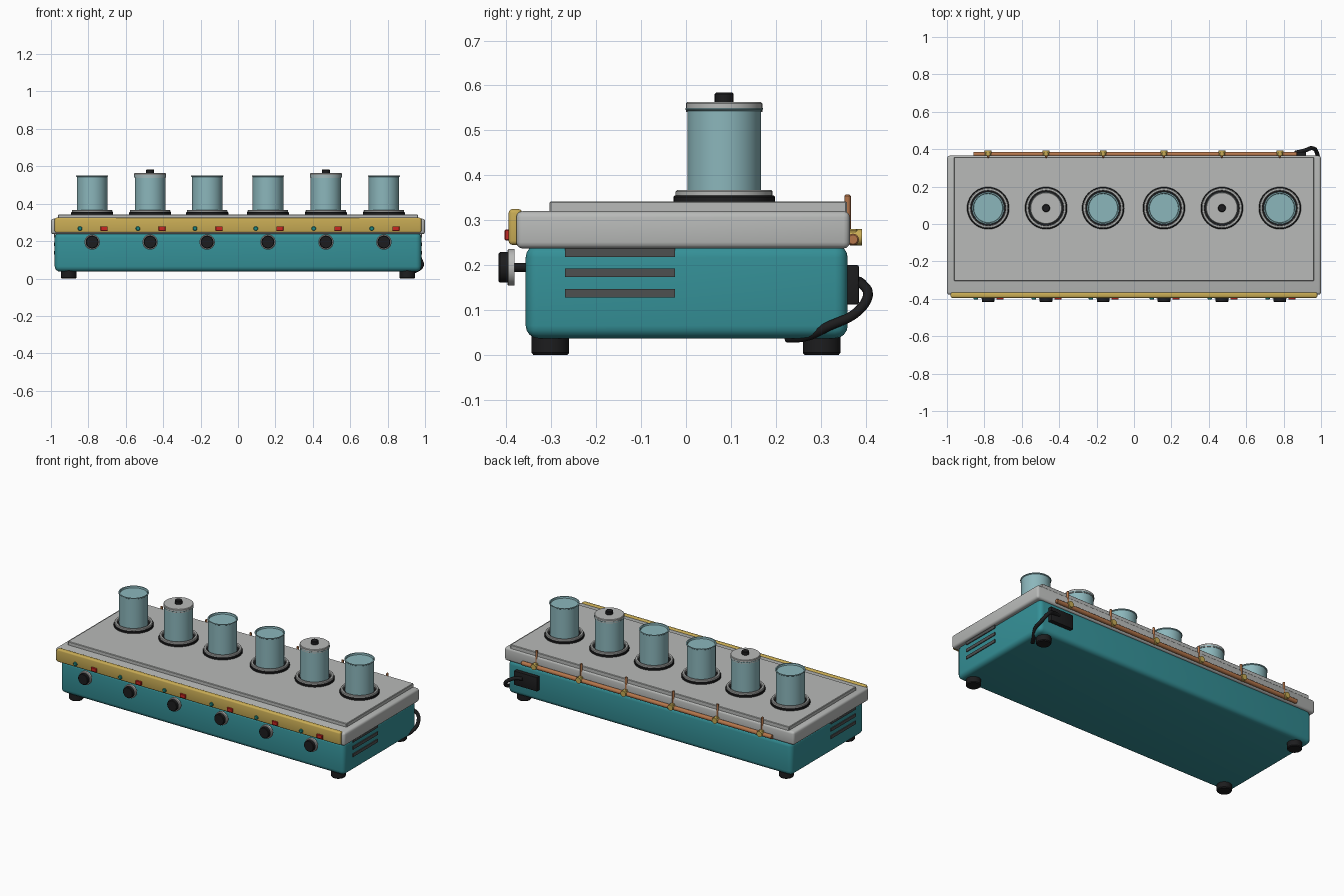
import bpy, bmesh, math
from mathutils import Matrix, Vector

cube = bpy.data.objects.get("Cube")
if cube:
    bpy.data.objects.remove(cube, do_unlink=True)


def material(name, r, g, b):
    m = bpy.data.materials.new(name)
    m.use_nodes = True
    m.diffuse_color = (r, g, b, 1)
    m.node_tree.nodes["Principled BSDF"].inputs["Base Color"].default_value = (r, g, b, 1)
    return m


TEAL = material("teal enamel", 0.035, 0.28, 0.31)
STEEL = material("brushed steel", 0.48, 0.49, 0.48)
GOLD = material("brass", 0.58, 0.41, 0.09)
GLASS = material("pale blue glass", 0.26, 0.47, 0.50)
BLACK = material("black rubber", 0.012, 0.012, 0.013)
COPPER = material("copper", 0.46, 0.18, 0.07)
RED = material("red switch", 0.60, 0.02, 0.015)
GREEN = material("green lamp", 0.015, 0.27, 0.24)
GREY = material("dark grey vent", 0.075, 0.08, 0.08)


def finish(bm, name, mat, smooth=True):
    bmesh.ops.recalc_face_normals(bm, faces=bm.faces)
    mesh = bpy.data.meshes.new(name)
    bm.to_mesh(mesh)
    bm.free()
    mesh.materials.append(mat)
    ob = bpy.data.objects.new(name, mesh)
    bpy.context.collection.objects.link(ob)
    if smooth:
        bpy.ops.object.select_all(action='DESELECT')
        ob.select_set(True)
        bpy.context.view_layer.objects.active = ob
        bpy.ops.object.shade_smooth_by_angle(angle=math.radians(35))
    return ob


def box(name, mat, x, y, z, bevel=0.0, segments=3):
    """Box from (min, max) pairs, with rounded edges."""
    bm = bmesh.new()
    bmesh.ops.create_cube(bm, size=1)
    for v in bm.verts:
        v.co = Vector([(a + b) / 2 + c * (b - a) for (a, b), c in zip((x, y, z), v.co)])
    if bevel:
        bmesh.ops.bevel(bm, geom=bm.edges[:], offset=bevel, segments=segments,
                        profile=0.5, affect='EDGES')
    return finish(bm, name, mat, bevel > 0)


def lathe(name, mat, profile, loc, axis='Z', sides=40):
    """Spin a (radius, height) profile; axis F points to the front, X sideways."""
    bm = bmesh.new()
    verts = [bm.verts.new((r, 0, h)) for r, h in profile]
    edges = [bm.edges.new(pair) for pair in zip(verts, verts[1:])]
    bmesh.ops.spin(bm, geom=verts + edges, cent=(0, 0, 0), axis=(0, 0, 1),
                   angle=math.tau, steps=sides)
    bmesh.ops.remove_doubles(bm, verts=bm.verts, dist=1e-5)
    turn = {'Z': Matrix(), 'F': Matrix.Rotation(math.pi / 2, 4, 'X'),
            'X': Matrix.Rotation(math.pi / 2, 4, 'Y')}[axis]
    bmesh.ops.transform(bm, matrix=Matrix.Translation(loc) @ turn, verts=bm.verts)
    return finish(bm, name, mat)


def disc(name, mat, r, h, loc, axis='Z', soft=0.003, sides=40):
    """Solid cylinder with a chamfered far rim."""
    return lathe(name, mat, [(0, 0), (r, 0), (r, h - soft), (r - soft, h), (0, h)],
                 loc, axis, sides)


# Housing, worktop and front strip
box("body", TEAL, (-0.98, 0.98), (-0.357, 0.36), (0.037, 0.245), 0.028, 4)
box("worktop", STEEL, (-1, 1), (-0.378, 0.365), (0.237, 0.32), 0.014)
box("raised_plate", STEEL, (-0.962, 0.962), (-0.304, 0.358), (0.31, 0.342), 0.003, 1)
box("front_strip", GOLD, (-0.98, 0.98), (-0.395, -0.365), (0.245, 0.325), 0.009)

# Feet and side vents
for sx in (-1, 1):
    for sy in (-1, 1):
        lathe("foot", BLACK, [(0, 0), (0.038, 0), (0.042, 0.005), (0.042, 0.045), (0, 0.045)],
              (sx * 0.905, sy * 0.302, 0))
    for z in (0.137, 0.183, 0.228):
        xs = sorted((sx * 0.975, sx * 0.985))
        box("side_vent", GREY, xs, (-0.27, -0.025), (z - 0.0095, z + 0.0095))

# Six stations, each with a burner, a beaker, controls and a gas feed
CUP_Y = 0.085
for i, x in enumerate((-0.78, -0.47, -0.165, 0.16, 0.47, 0.78)):
    disc("burner_base", BLACK, 0.113, 0.014, (x, CUP_Y, 0.341))
    lathe("burner_ring", STEEL,
          [(0.093, 0.354), (0.108, 0.354), (0.108, 0.364), (0.105, 0.367),
           (0.096, 0.367), (0.093, 0.364), (0.093, 0.354)], (x, CUP_Y, 0))
    lathe("beaker", GLASS,
          [(0, 0.355), (0.082, 0.355), (0.082, 0.543), (0.086, 0.546), (0.086, 0.55),
           (0.079, 0.55), (0.077, 0.54), (0, 0.54)], (x, CUP_Y, 0), sides=48)
    if i in (1, 4):
        disc("beaker_lid", STEEL, 0.085, 0.022, (x, CUP_Y, 0.541))
        disc("lid_knob", BLACK, 0.021, 0.022, (x, CUP_Y, 0.562), sides=24)

    # Dial, knob, switch and lamp
    disc("knob_shaft", BLACK, 0.01, 0.035, (x, -0.352, 0.195), 'F', sides=16)
    disc("dial_plate", STEEL, 0.041, 0.016, (x, -0.382, 0.195), 'F')
    disc("dial_knob", BLACK, 0.034, 0.02, (x, -0.397, 0.195), 'F')
    box("switch", RED, (x + 0.045, x + 0.083), (-0.404, -0.39), (0.255, 0.279), 0.002, 1)
    disc("lamp", GREEN, 0.012, 0.012, (x - 0.065, -0.392, 0.267), 'F', sides=20)

    # Brass fitting and copper riser on the rear pipe
    box("pipe_fitting", GOLD, (x - 0.013, x + 0.013), (0.362, 0.382), (0.245, 0.28), 0.003, 1)
    disc("pipe_tap", GOLD, 0.018, 0.03, (x, 0.392, 0.262), 'F', sides=20)
    disc("pipe_riser", COPPER, 0.007, 0.092, (x, 0.36, 0.265), sides=16)

# Rear gas pipe
disc("gas_pipe", COPPER, 0.013, 1.73, (-0.857, 0.372, 0.257), 'X', sides=20)

# Power inlet with its cable
box("power_box", BLACK, (0.76, 0.92), (0.35, 0.385), (0.112, 0.2), 0.004, 2)
curve = bpy.data.curves.new("power_cable", 'CURVE')
curve.dimensions = '3D'
curve.bevel_depth = 0.011
curve.bevel_resolution = 3
curve.use_fill_caps = True
path = [(0.86, 0.38, 0.165), (0.91, 0.392, 0.158), (0.955, 0.405, 0.132),
        (0.978, 0.38, 0.095), (0.98, 0.318, 0.064), (0.95, 0.27, 0.042), (0.92, 0.225, 0.038)]
spline = curve.splines.new('BEZIER')
spline.bezier_points.add(len(path) - 1)
for p, co in zip(spline.bezier_points, path):
    p.co = co
    p.handle_left_type = p.handle_right_type = 'AUTO'
curve.materials.append(BLACK)
bpy.context.collection.objects.link(bpy.data.objects.new("power_cable", curve))
